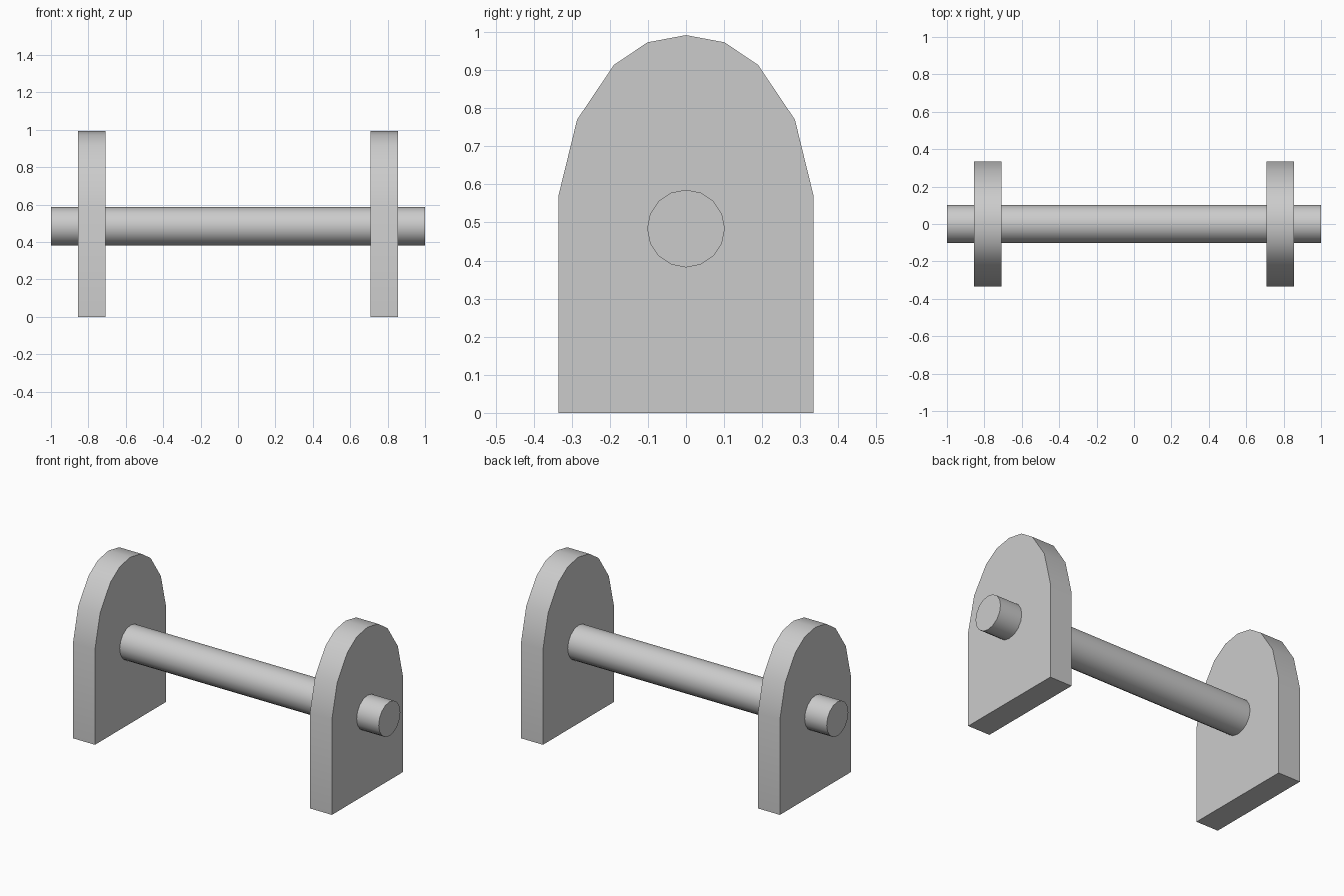
import bpy, bmesh
from math import pi, radians

if "Cube" in bpy.data.objects:
    bpy.data.objects.remove(bpy.data.objects["Cube"])


def smooth(obj):
    bpy.ops.object.select_all(action='DESELECT')
    obj.select_set(True)
    bpy.context.view_layer.objects.active = obj
    bpy.ops.object.shade_smooth_by_angle(angle=radians(32))


def arched_plate(name, x, thickness):
    # Half outline of the arch, mirrored in y
    half = [(0.335, 0), (0.335, 0.57), (0.286, 0.77), (0.189, 0.914), (0.101, 0.973)]
    outline = half + [(0, 0.992)] + [(-y, z) for y, z in reversed(half)]
    bm = bmesh.new()
    face = bm.faces.new([bm.verts.new((x - thickness / 2, y, z)) for y, z in outline])
    ext = bmesh.ops.extrude_face_region(bm, geom=[face])
    moved = [v for v in ext["geom"] if isinstance(v, bmesh.types.BMVert)]
    bmesh.ops.translate(bm, verts=moved, vec=(thickness, 0, 0))
    bmesh.ops.recalc_face_normals(bm, faces=bm.faces)
    mesh = bpy.data.meshes.new(name)
    bm.to_mesh(mesh)
    bm.free()
    obj = bpy.data.objects.new(name, mesh)
    bpy.context.collection.objects.link(obj)
    smooth(obj)


# Two upright end plates
for side, x in (("left", -0.782), ("right", 0.782)):
    arched_plate(side + "_support_plate", x, 0.145)

# Horizontal rod through both plates
bpy.ops.mesh.primitive_cylinder_add(vertices=16, radius=0.102, depth=2,
                                    location=(0, 0, 0.484), rotation=(0, pi / 2, 0))
rod = bpy.context.object
rod.name = "cross_rod"
smooth(rod)
